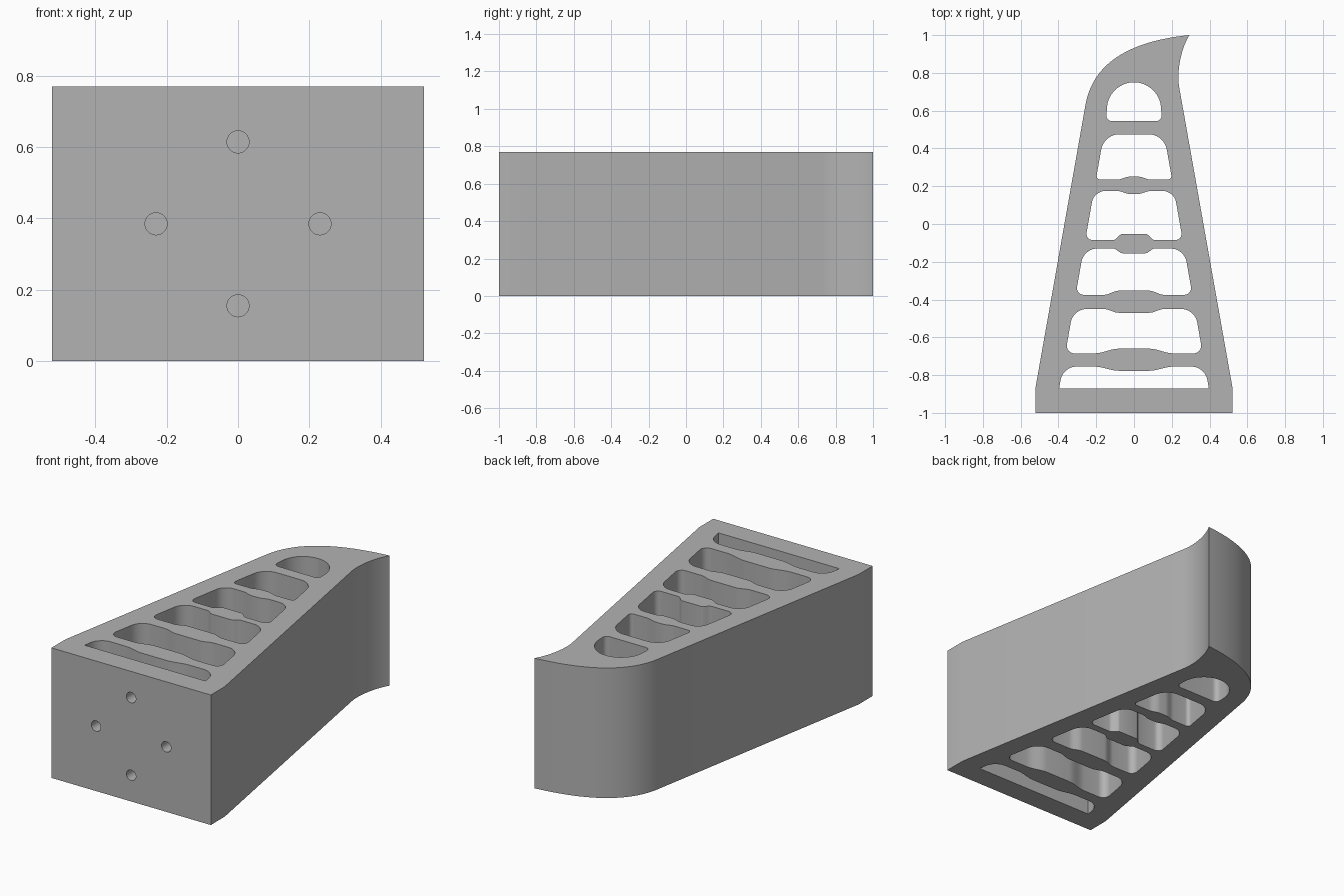
import bpy, bmesh, math
from mathutils import Vector, Matrix
from mathutils.geometry import interpolate_bezier

HEIGHT = 0.77

if "Cube" in bpy.data.objects:
    bpy.data.objects.remove(bpy.data.objects["Cube"], do_unlink=True)

grey = bpy.data.materials.new("plain_grey")
grey.use_nodes = True
colour = (0.45, 0.45, 0.45, 1)
grey.diffuse_color = colour
grey.node_tree.nodes["Principled BSDF"].inputs["Base Color"].default_value = colour


def curve(a, b, c, d, steps=20):
    return [p.xy for p in interpolate_bezier(*[Vector((*p, 0)) for p in (a, b, c, d)], steps)]


def add_prism(bm, outline, z0, z1):
    """Extrude a counter-clockwise outline from z0 to z1."""
    face = bm.faces.new([bm.verts.new((p[0], p[1], z0)) for p in outline])
    top = bmesh.ops.extrude_face_region(bm, geom=[face])["geom"]
    bmesh.ops.translate(bm, vec=(0, 0, z1 - z0),
                        verts=[v for v in top if isinstance(v, bmesh.types.BMVert)])


def make_object(name, bm):
    bmesh.ops.recalc_face_normals(bm, faces=bm.faces)
    mesh = bpy.data.meshes.new(name)
    bm.to_mesh(mesh)
    bm.free()
    mesh.materials.append(grey)
    obj = bpy.data.objects.new(name, mesh)
    bpy.context.collection.objects.link(obj)
    return obj


def rounded(corner, before, after, size):
    """Points that round a corner between its two neighbours."""
    if size == 0:
        return [corner]
    u = (before - corner).normalized() * size
    v = (after - corner).normalized() * size
    return curve(corner + u, corner + u * 0.45, corner + v * 0.45, corner + v, 10)


def bump(y, rise, flat, end):
    """Rib edge, left to right, swelling smoothly by rise at the middle."""
    if rise == 0:
        return []
    ramp = [(end + (flat - end) * i / 8, y + rise * (1 - math.cos(math.pi * i / 8)) / 2)
            for i in range(9)]
    return [Vector((-x, h)) for x, h in ramp] + [Vector(p) for p in reversed(ramp)]


def slot_outline(low, high, low_bump, high_bump, low_round, high_round, high_half=None):
    def half(y):
        return 0.243 - 0.176 * y
    wl, wh = half(low), high_half or half(high)
    bl, br, tr, tl = [Vector(p) for p in ((-wl, low), (wl, low), (wh, high), (-wh, high))]
    return (rounded(bl, tl, br, low_round) + bump(low, *low_bump)
            + rounded(br, bl, tr, low_round) + rounded(tr, br, tl, high_round)
            + bump(high, *high_bump)[::-1] + rounded(tl, tr, bl, high_round))


# Solid tapered body with a swept hook at the back
bm = bmesh.new()
hook_inner = curve((0.24, 0.72), (0.225, 0.80), (0.245, 0.92), (0.293, 1.0))
hook_outer = curve((0.293, 1.0), (-0.057, 0.965), (-0.222, 0.83), (-0.257, 0.63), 28)
add_prism(bm, [(-0.522, -1), (0.522, -1), (0.522, -0.87)] + hook_inner + hook_outer[1:]
          + [(-0.522, -0.87)], 0, HEIGHT)
body = make_object("tapered_body", bm)

# Slots between the ribs: low, high, low bump, high bump, corner sizes
none = (0, 0, 0)
slots = [
    (-0.87, -0.755, none, (-0.022, 0.08, 0.21), 0, 0.07),
    (-0.685, -0.45, (0.025, 0.08, 0.21), (-0.02, 0.08, 0.16), 0.05, 0.07),
    (-0.375, -0.13, (0.022, 0.08, 0.16), (-0.025, 0.06, 0.11), 0.045, 0.07),
    (-0.085, 0.175, (0.033, 0.06, 0.11), (-0.016, 0.02, 0.09), 0.04, 0.06),
    (0.235, 0.475, (0.016, 0.02, 0.09), none, 0.025, 0.08),
    (0.545, 0.75, none, none, 0.03, 0.134, 0.136),
]
bm = bmesh.new()
for slot in slots:
    add_prism(bm, slot_outline(*slot), -0.1, HEIGHT + 0.1)

# Four bolt holes through the front plate
for i in range(4):
    x, z = 0.23 * math.cos(i * math.pi / 2), 0.23 * math.sin(i * math.pi / 2)
    place = Matrix.Translation((x, -0.98, HEIGHT / 2 + z)) @ Matrix.Rotation(math.pi / 2, 4, 'X')
    bmesh.ops.create_cone(bm, cap_ends=True, segments=32, radius1=0.031, radius2=0.031,
                          depth=0.26, matrix=place)
cutter = make_object("slot_and_hole_cutter", bm)
cutter.hide_render = True

# Cut the body, keep the result as plain mesh
cut = body.modifiers.new("cut", 'BOOLEAN')
cut.operation = 'DIFFERENCE'
cut.solver = 'EXACT'
cut.use_self = True
cut.object = cutter
bpy.context.view_layer.update()
result = bpy.data.meshes.new_from_object(body.evaluated_get(bpy.context.evaluated_depsgraph_get()))
body.modifiers.clear()
body.data = result
bpy.data.objects.remove(cutter, do_unlink=True)

bpy.ops.object.select_all(action='DESELECT')
body.select_set(True)
bpy.context.view_layer.objects.active = body
bpy.ops.object.shade_smooth_by_angle(angle=math.radians(25))
